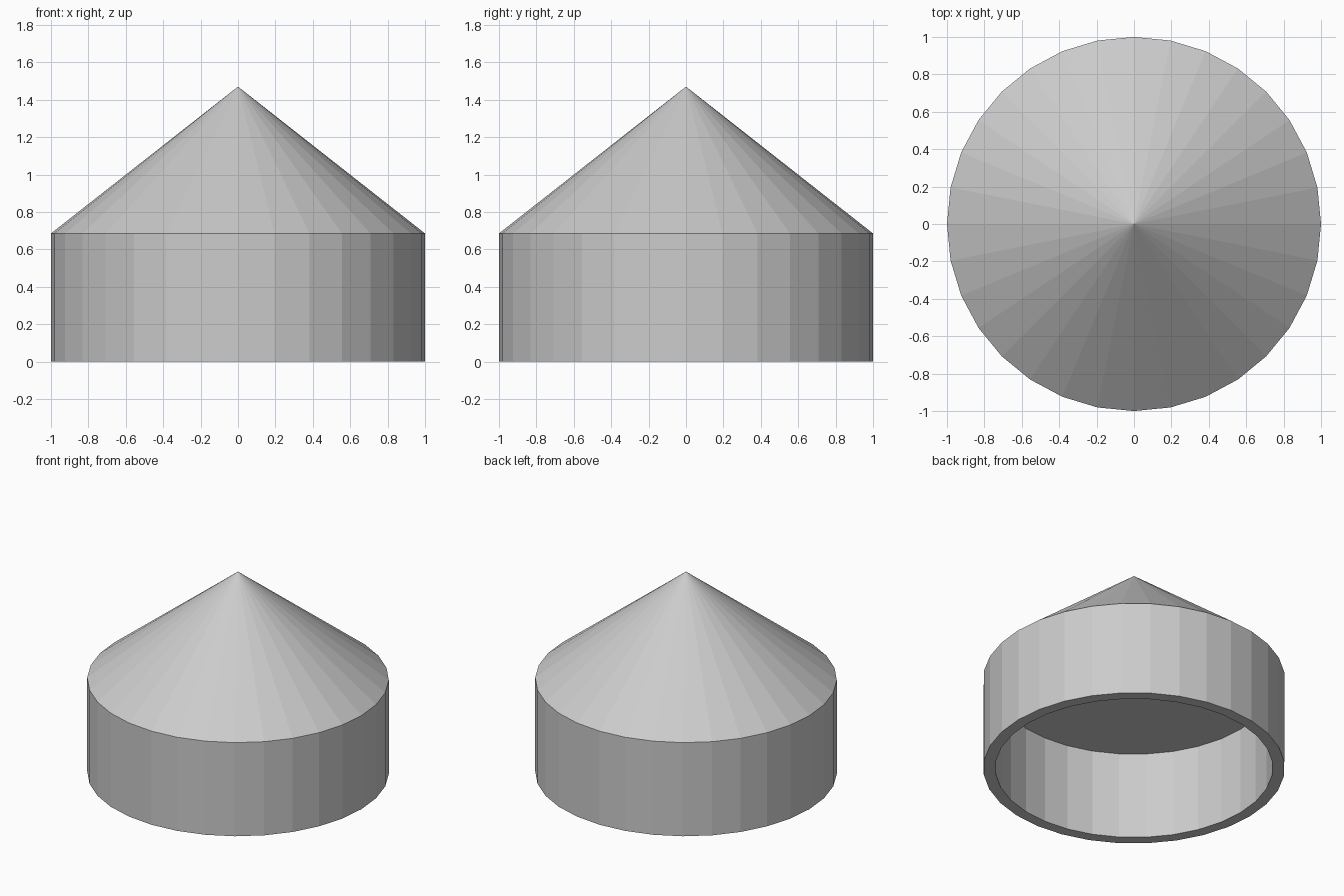
import bpy, bmesh
from math import cos, sin, tau

if "Cube" in bpy.data.objects:
    bpy.data.objects.remove(bpy.data.objects["Cube"])

SIDES = 32


def lathe(name, profile):
    """Revolve (radius, z) points around z; radius 0 becomes a single tip vertex."""
    bm = bmesh.new()
    rings = []
    for r, z in profile:
        if r == 0:
            rings.append([bm.verts.new((0, 0, z))] * SIDES)
        else:
            rings.append([bm.verts.new((r * cos(tau * i / SIDES), r * sin(tau * i / SIDES), z))
                          for i in range(SIDES)])
    for a, b in zip(rings, rings[1:]):
        for i in range(SIDES):
            j = (i + 1) % SIDES
            bm.faces.new(list(dict.fromkeys((a[i], a[j], b[j], b[i]))))
    bmesh.ops.recalc_face_normals(bm, faces=bm.faces)
    mesh = bpy.data.meshes.new(name)
    bm.to_mesh(mesh)
    bm.free()
    obj = bpy.data.objects.new(name, mesh)
    bpy.context.collection.objects.link(obj)
    return obj


# Conical cap: recessed flat ceiling, inner wall, bottom rim, outer wall, cone
lathe("conical_cap", [(0, 0.637), (0.92, 0.637), (0.92, 0), (1, 0), (1, 0.685), (0, 1.47)])
